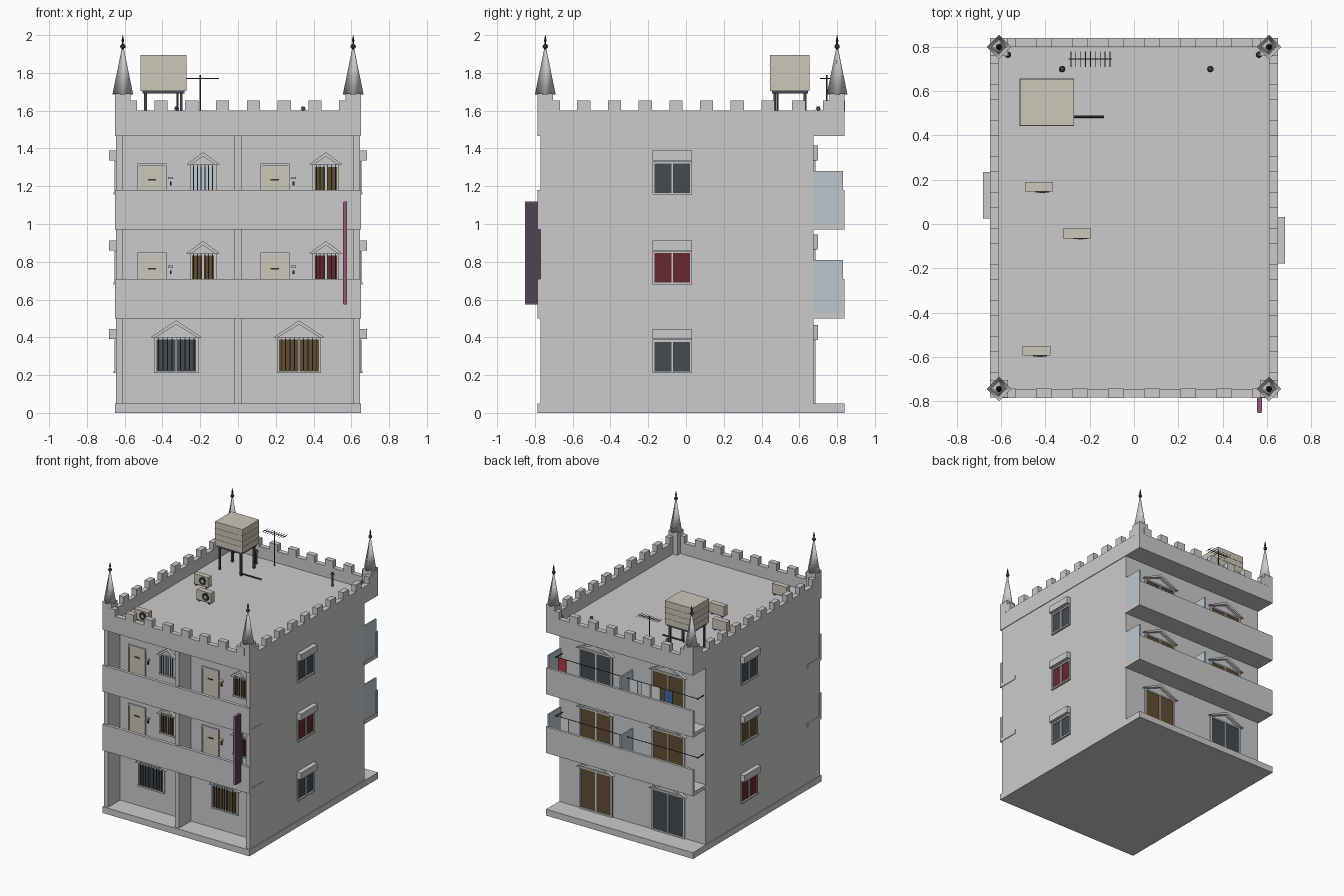
import bpy, bmesh, math
from mathutils import Matrix, Vector

if "Cube" in bpy.data.objects:
    bpy.data.objects.remove(bpy.data.objects["Cube"])

MATS = {}
COL = dict(dark=(.06, .07, .08), brown=(.12, .075, .03), red=(.13, .02, .03), sky=(.5, .62, .7),
           glass=(.5, .58, .62), cream=(.6, .57, .48), black=(.03, .03, .03), pink=(.3, .1, .2),
           sign=(.07, .06, .08), cloth=(.7, .72, .74), blue=(.06, .13, .35), crimson=(.4, .05, .06))
ID = Matrix.Identity(4)


def finish(name, bm, col=None, smooth=False):
    bmesh.ops.recalc_face_normals(bm, faces=bm.faces)
    me = bpy.data.meshes.new(name)
    for f in bm.faces:
        f.smooth = smooth
    bm.to_mesh(me)
    bm.free()
    ob = bpy.data.objects.new(name, me)
    bpy.context.collection.objects.link(ob)
    if col:
        if col not in MATS:
            MATS[col] = bpy.data.materials.new(col)
            MATS[col].diffuse_color = (*COL[col], 1)
        me.materials.append(MATS[col])
    return ob


def boxes(name, lst, col=None, M=ID):
    """One object from several (x0, x1, y0, y1, z0, z1) boxes."""
    bm = bmesh.new()
    for x0, x1, y0, y1, z0, z1 in lst:
        T = Matrix.Translation(((x0 + x1) / 2, (y0 + y1) / 2, (z0 + z1) / 2))
        bmesh.ops.create_cube(bm, size=1, matrix=M @ T @ Matrix.Diagonal((x1 - x0, y1 - y0, z1 - z0, 1)))
    return finish(name, bm, col)


def rods(name, lst, col=None, seg=8):
    """Cylinders or cones: (start, end, radius1, radius2)."""
    bm = bmesh.new()
    for a, b, r1, r2 in lst:
        a, b = Vector(a), Vector(b)
        d = b - a
        bmesh.ops.create_cone(bm, cap_ends=True, segments=seg, radius1=r1, radius2=r2, depth=d.length,
                              matrix=Matrix.Translation((a + b) / 2) @ d.to_track_quat('Z', 'Y').to_matrix().to_4x4())
    return finish(name, bm, col)


def wall(x, y, deg):
    """Local frame on a wall: x along it, -y outwards."""
    return Matrix.Translation((x, y, 0)) @ Matrix.Rotation(math.radians(deg), 4, 'Z')


def gable(M, w, z, h):
    bm = bmesh.new()
    a, t = w / 2, .022
    prof = [(-a, z), (0, z + h), (a, z), (a - .026, z), (0, z + h - t), (-a + .026, z)]
    f = [[bm.verts.new(M @ Vector((x, y, k))) for x, k in prof] for y in (-.025, .005)]
    bm.faces.new(f[0])
    bm.faces.new(f[1])
    for i in range(6):
        j = (i + 1) % 6
        bm.faces.new((f[0][i], f[0][j], f[1][j], f[1][i]))
    finish("gable_canopy", bm)


def window(M, w, z0, z1, col, bars=0, roof=0, shutter=False, sill=True):
    a, t = w / 2, .012
    boxes("window_pane", [(-a, a, -.003, .005, z0, z1)], col, M)
    boxes("window_frame", [(-a, -a + t, -.01, .005, z0, z1), (a - t, a, -.01, .005, z0, z1),
                           (-a, a, -.01, .005, z1 - t, z1), (-a, a, -.015 if sill else -.01, .005, z0, z0 + t),
                           (-.005, .005, -.008, .005, z0, z1)], None, M)
    if bars:
        boxes("window_bars", [(-a + w * i / bars - .0025, -a + w * i / bars + .0025, -.015, -.01, z0, z1)
                              for i in range(1, bars)], "dark", M)
    if roof:
        gable(M, w + .036, z1, roof)
    if shutter:
        boxes("shutter_box", [(-a, a, -.037, .005, z1 + .002, z1 + .055)], None, M)


# Main masses
boxes("base_slab", [(-.65, .65, -.785, .84, 0, .05)])
boxes("main_body", [(-.645, .645, -.62, .675, .05, 1.47)])
boxes("side_fins", [(s - .018, s + .018, -.77, -.61, .05, 1.47) for s in (-.627, 0, .627)])
boxes("roof_slab", [(-.65, .65, -.785, .84, 1.465, 1.51)])
X, Y0, Y1, T = .65, -.785, .84, .04
boxes("roof_parapet", [(-X, X, Y0, Y0 + T, 1.5, 1.6), (-X, X, Y1 - T, Y1, 1.5, 1.6),
                       (-X, -X + T, Y0 + T, Y1 - T, 1.5, 1.6), (X - T, X, Y0 + T, Y1 - T, 1.5, 1.6)])

# Battlements
mer = []
for i in range(8):
    x = .163 * (i - 3.5)
    mer += [(x - .035, x + .035, y - .021, y + .021, 1.595, 1.655) for y in (Y0 + .02, Y1 - .02)]
for i in range(10):
    y = .028 + .1625 * (i - 4.5)
    mer += [(x - .021, x + .021, y - .035, y + .035, 1.595, 1.655) for x in (-X + .02, X - .02)]
boxes("merlons", mer)

# Corner piers, spires and finials
for x in (-.61, .61):
    for y in (-.745, .8):
        boxes("corner_pier", [(x - .04, x + .04, y - .04, y + .04, 1.5, 1.69)])
        bm = bmesh.new()
        bmesh.ops.create_cone(bm, cap_ends=True, segments=4, radius1=.055, radius2=.006, depth=.24,
                              matrix=Matrix.Translation((x, y, 1.805)))
        ob = finish("spire", bm, None, True)
        rods("finial_stem", [((x, y, 1.9), (x, y, 1.965), .005, .005), ((x, y, 1.965), (x, y, 2), .008, .001)], "black")
        bm = bmesh.new()
        bmesh.ops.create_uvsphere(bm, u_segments=12, v_segments=8, radius=.014, matrix=Matrix.Translation((x, y, 1.94)))
        finish("finial_ball", bm, "black", True)

# Balconies front and back
for z in (.5, .97):
    boxes("front_balcony", [(-.65, .65, -.785, -.61, z, z + .03), (-.65, .65, -.785, -.76, z, z + .21)])
    boxes("back_balcony", [(-.65, .65, .67, .84, z, z + .03), (-.65, .65, .82, .84, z, z + .21)])
    boxes("glass_divider", [(x - .006, x + .006, .675, .83, z + .03, z + .31) for x in (0, .638)], "glass")
    zl = z + .27
    rods("clothes_line", [((-.64, .75, zl), (.63, .75, zl), .003, .003)] +
         [((x, .67, zl), (x, .76, zl), .004, .004) for x in (-.63, .62)], "black", 6)

# Laundry
for x, z, h, c in ((.57, 1.24, .13, "crimson"), (-.06, 1.24, .12, "cloth"), (-.17, 1.24, .14, "cloth"),
                   (-.26, 1.24, .11, "cloth"), (-.37, 1.24, .12, "blue"), (.55, .77, .1, "cloth")):
    boxes("laundry", [(x - .037, x + .037, .747, .753, z - h, z)], c)

# Front windows and doors
for x, c in ((-.327, "dark"), (.323, "brown")):
    window(wall(x, -.62, 0), .235, .21, .4, c, 10, .09)
for f, cols in ((0, ("brown", "red")), (.47, ("sky", "brown"))):
    for x0, c in ((0, cols[0]), (.65, cols[1])):
        window(wall(x0 - .185, -.62, 0), .14, .685 + f, .845 + f, c, 7, .065)
        M = wall(x0 - .455, -.62, 0)
        boxes("door_leaf", [(-.068, .068, -.006, .005, .53 + f, .835 + f)], "cream", M)
        boxes("door_frame", [(-.077, -.066, -.012, .005, .53 + f, .85 + f), (.066, .077, -.012, .005, .53 + f, .85 + f),
                             (-.077, .077, -.012, .005, .836 + f, .85 + f)], None, M)
        boxes("door_letterplate", [(-.022, .022, -.01, 0, .76 + f, .768 + f)], "black", M)
        boxes("door_bell", [(.094, .104, -.012, .005, .735 + f, .755 + f)], "black", M)
        boxes("door_lamp", [(.085, .112, -.025, .005, .768 + f, .78 + f)], "cream", M)

# Side windows
for i, z in enumerate((.21, .68, 1.155)):
    window(wall(.645, -.073, 90), .21, z, z + .178, ("dark", "red", "dark")[i], shutter=True)
    window(wall(-.645, .13, -90), .21, z, z + .178, ("red", "brown", "dark")[i], shutter=True)

# Back sliding doors
for z, cl, cr in ((.05, "brown", "dark"), (.53, "brown", "brown"), (1.0, "dark", "brown")):
    for x, c in ((.32, cl), (-.32, cr)):
        window(wall(x, .675, 180), .29, z, z + .335, c, 0, .08, sill=False)

# Vertical blade on the front
boxes("blade_panel", [(.556, .578, -.848, -.785, .58, 1.115), (.56, .574, -.79, -.765, .71, .97)], "sign")
boxes("blade_trim", [(.558, .576, -.853, -.847, .575, 1.12), (.558, .576, -.85, -.787, 1.114, 1.12),
                     (.558, .576, -.85, -.787, .575, .581)], "pink")

# Water tank on its stand
boxes("water_tank", [(-.515, -.272, .445, .655, 1.705, 1.895)], "cream")
boxes("tank_ribs", [(-.517, -.27, .443, .657, z, z + .004) for z in (1.75, 1.795, 1.84)], "cream")
boxes("tank_stand", [(-.505, -.282, .455, .645, 1.69, 1.705)] +
      [(x - .007, x + .007, y - .007, y + .007, 1.51, 1.7) for x in (-.49, -.3) for y in (.47, .63)], "dark")
rods("tank_pipe", [((-.32, .485, 1.51), (-.32, .485, 1.7), .006, .006),
                   ((-.32, .485, 1.52), (-.135, .485, 1.52), .006, .006)], "dark")

# Aerial
rods("aerial", [((-.2, .745, 1.51), (-.2, .745, 1.79), .004, .004), ((-.295, .745, 1.77), (-.1, .745, 1.77), .003, .003)] +
     [((-.285 + .022 * i, .71, 1.77), (-.285 + .022 * i, .78, 1.77), .002, .002) for i in range(9)], "dark", 6)

# Roof vents
for x, y, z in ((-.57, .765, 1.59), (-.325, .7, 1.615), (.345, .7, 1.615), (.565, .765, 1.59)):
    rods("roof_vent", [((x, y, 1.51), (x, y, z), .007, .007), ((x, y, z - .01), (x, y, z + .006), .015, .008)], "dark", 12)

# Air conditioners
for x, y in ((-.43, .168), (-.257, -.043), (-.44, -.573)):
    boxes("cooler_case", [(x - .063, x + .063, y - .022, y + .022, 1.52, 1.6)], "cream")
    boxes("cooler_feet", [(x + s - .006, x + s + .006, y - .022, y + .022, 1.505, 1.525) for s in (-.045, .045)], "dark")
    rods("cooler_fan", [((x + .015, y, 1.56), (x + .015, y - .025, 1.56), .031, .031)], "black", 20)
    rods("cooler_hub", [((x + .015, y, 1.56), (x + .015, y - .027, 1.56), .012, .012)], "cream", 12)

for m in bpy.data.materials:
    if m.users and not m.is_grease_pencil:
        m.use_nodes = True
        m.node_tree.nodes["Principled BSDF"].inputs["Base Color"].default_value = m.diffuse_color
